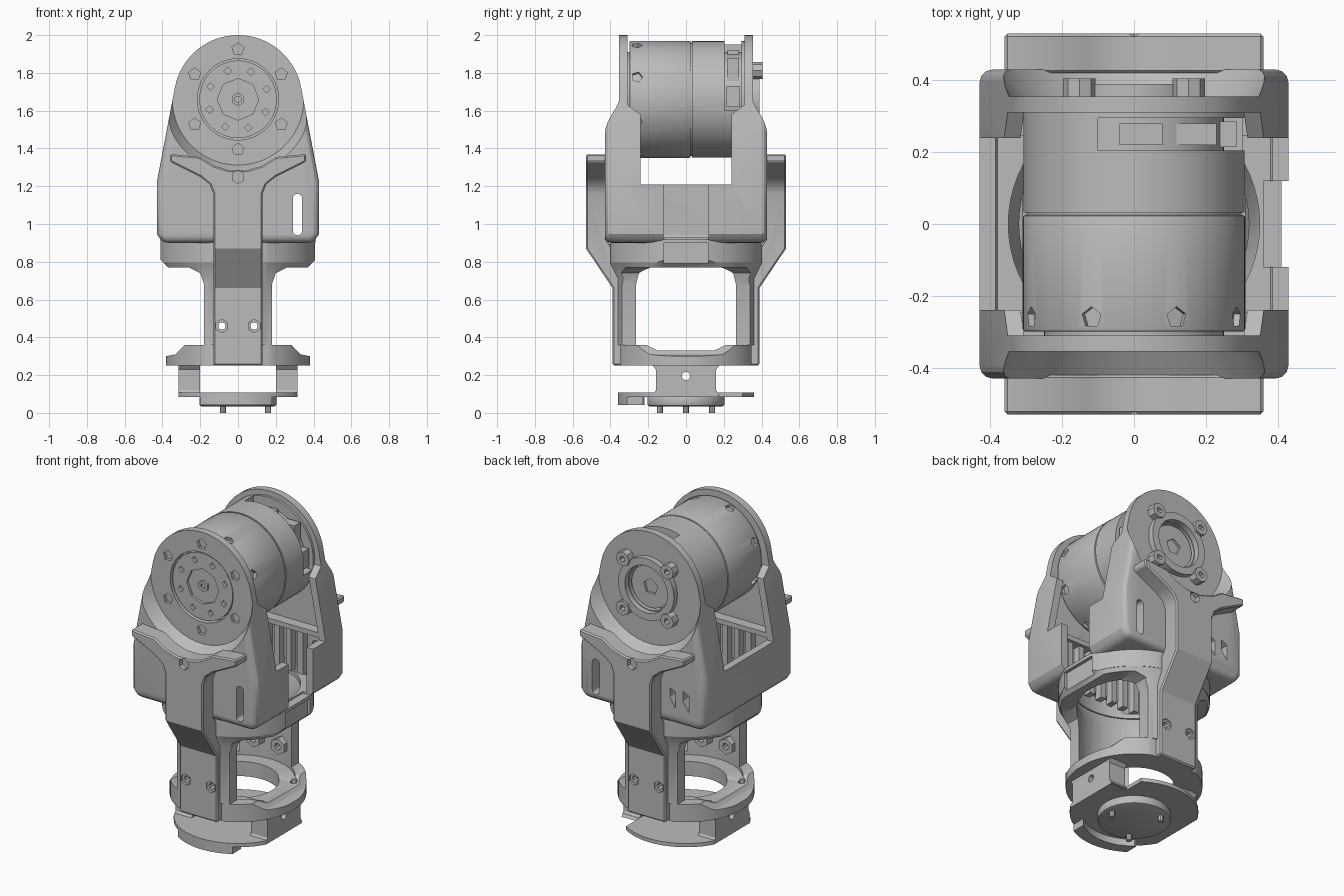
import bpy, bmesh
from math import sin, cos, radians, pi
from mathutils import Matrix

if "Cube" in bpy.data.objects:
    bpy.data.objects.remove(bpy.data.objects["Cube"])

grey = bpy.data.materials.new("machined grey")
grey.use_nodes = True
grey.diffuse_color = (0.5, 0.5, 0.5, 1)
grey.node_tree.nodes["Principled BSDF"].inputs["Base Color"].default_value = (0.5, 0.5, 0.5, 1)
AXLE = 1.66  # height of the motor axis


def loft(name, first, last, axis, lo, hi):
    """Join two 2D outlines: axis X takes (y,z), Y takes (x,z), Z takes (x,y)."""
    place = {"X": lambda a, b, t: (t, a, b), "Y": lambda a, b, t: (a, t, b),
             "Z": lambda a, b, t: (a, b, t)}[axis]
    bm = bmesh.new()
    rings = [[bm.verts.new(place(a, b, t)) for a, b in pts]
             for pts, t in ((first, lo), (last, hi))]
    n = len(first)
    bm.faces.new(rings[0])
    bm.faces.new(rings[1])
    for i in range(n):
        j = (i + 1) % n
        bm.faces.new((rings[0][i], rings[0][j], rings[1][j], rings[1][i]))
    bmesh.ops.recalc_face_normals(bm, faces=bm.faces)
    mesh = bpy.data.meshes.new(name)
    bm.to_mesh(mesh)
    bm.free()
    mesh.materials.append(grey)
    obj = bpy.data.objects.new(name, mesh)
    bpy.context.collection.objects.link(obj)
    return obj


def prism(name, pts, axis, lo, hi):
    return loft(name, pts, pts, axis, lo, hi)


def arc(r, n=64, a=0.0, b=0.0, start=0, end=360):
    steps = n if end - start == 360 else n - 1
    return [(a + r * cos(radians(start + (end - start) * i / steps)),
             b + r * sin(radians(start + (end - start) * i / steps))) for i in range(n)]


def rod(name, r, axis, lo, hi, a=0.0, b=0.0, n=64):
    return prism(name, arc(r, n, a, b, 90, 450), axis, lo, hi)


def box(name, x, y, z):
    return prism(name, [(x[0], y[0]), (x[1], y[0]), (x[1], y[1]), (x[0], y[1])], "Z", *z)


def mirrored(half):
    return half + [(-a, b) for a, b in reversed(half)]


def apply(obj, mod):
    bpy.context.view_layer.objects.active = obj
    bpy.ops.object.modifier_apply(modifier=mod.name)


def cut(obj, *cutters, mode="DIFFERENCE"):
    for c in cutters:
        mod = obj.modifiers.new("cut", "BOOLEAN")
        mod.operation, mod.object, mod.solver = mode, c, "EXACT"
        apply(obj, mod)
        bpy.data.objects.remove(c)
    return obj


def bevel(obj, width, segments=2):
    mod = obj.modifiers.new("bevel", "BEVEL")
    mod.width, mod.segments, mod.angle_limit = width, segments, radians(40)
    apply(obj, mod)
    return obj


def span(s, lo, hi):
    return tuple(sorted((s * lo, s * hi)))


# Housing: tapered shell with a round head at each end
def outline(r, side, bottom, chamfer):
    right = [(side - chamfer, bottom), (side, bottom + 1.6 * chamfer), (side, 1.22)]
    return right + arc(r, 33, 0, AXLE, 11, 169) + [(-a, b) for a, b in reversed(right)]


housing = bevel(prism("housing", outline(0.34, 0.43, 0.9, 0.03), "Y", -0.43, 0.43), 0.035, 3)
mouth = mirrored([(0.24, 1.21), (0.24, 1.58), (0.31, 1.63), (0.31, 2.1)])
cut(housing,
    prism("c", outline(0.295, 0.385, 0.93, 0.005), "Y", -0.31, 0.31),
    prism("c", mouth, "X", -1, 1),
    rod("c", 0.35, "Z", 0.8, 1.0),
    box("c", (0.36, 0.5), (-0.12, 0.12), (0.92, 1.3)),
    rod("c", 0.215, "Y", -0.5, -0.3, 0, AXLE),
    rod("c", 0.14, "Y", 0.3, 0.5, 0, AXLE))
# Conical seat around each round head
for s in (-1, 1):
    near, far = arc(0.348, 96, 0, AXLE), arc(0.406, 96, 0, AXLE)
    cut(housing, loft("c", near, far, "Y", s * 0.355, s * 0.455))
# Through slot, back vents and the plate bolt holes
slot = arc(0.025, 7, 0.315, 1.135, 0, 180) + arc(0.025, 7, 0.315, 0.965, 180, 360)
cut(housing, prism("c", slot, "Y", -0.6, 0.6))
for x in (-0.3, -0.21):
    cut(housing, prism("c", [(x - 0.02, 1.0), (x + 0.02, 1.06), (x + 0.02, 1.12), (x - 0.02, 1.1)],
                       "Y", 0.3, 0.6))
for k in range(6):
    x, z = 0.265 * sin(k * pi / 3), AXLE + 0.265 * cos(k * pi / 3)
    cut(housing, rod("c", 0.033, "Y", -0.5, -0.335, x, z, 5))

# Cooling ribs and their ledge inside the front and back walls
for s, side in ((-1, "front"), (1, "back")):
    for k in range(7):
        x = 0.08 * (k - 3)
        box(f"{side}_rib", (x - 0.018, x + 0.018), span(s, 0.265, 0.315), (0.95, 1.22))
    box(f"{side}_ledge", (-0.38, 0.38), span(s, 0.245, 0.315), (1.22, 1.25))

# Motor: two drums with a seam, and a recessed connector at the back
drum = bevel(rod("motor_front_drum", 0.31, "Y", -0.3, 0.025, 0, AXLE, 96), 0.008)
for k in range(8):
    a = radians(22.5 + 45 * k)
    hole = rod("c", 0.03, "Z", 0.29, 0.4, n=5)
    hole.data.transform(Matrix.Translation((0, -0.26, AXLE)) @ Matrix.Rotation(a, 4, "Y"))
    cut(drum, hole)
rod("motor_core", 0.25, "Y", -0.31, 0.312, 0, AXLE)
rod("motor_seam", 0.3, "Y", 0.02, 0.04, 0, AXLE)
rear = rod("motor_rear_drum", 0.308, "Y", 0.032, 0.31, 0, AXLE, 96)
cut(rear, box("c", (-0.1, 0.4), (0.205, 0.295), (1.6, 2.1)))
box("connector_left", (-0.04, 0.08), (0.22, 0.28), (1.82, 1.92))
box("connector_right", (0.1, 0.23), (0.22, 0.28), (1.75, 1.88))
box("connector_side", (0.2, 0.285), (0.215, 0.285), (1.62, 1.73))

# Front output hub with recessed centre and small holes
hub = rod("front_hub", 0.205, "Y", -0.345, -0.3, 0, AXLE)
cut(hub, rod("c", 0.11, "Y", -0.4, -0.33, 0, AXLE, 8))
for k in range(8):
    a = radians(20 + 45 * k)
    cut(hub, rod("c", 0.02, "Y", -0.4, -0.325, 0.16 * cos(a), AXLE + 0.16 * sin(a), 4))
cut(rod("front_hub_cap", 0.035, "Y", -0.342, -0.3, 0, AXLE, 6),
    rod("c", 0.017, "Y", -0.4, -0.33, 0, AXLE, 6))

# Back bearing ring with four ears
ring = rod("back_ring", 0.19, "Y", 0.34, 0.39, 0, AXLE)
for k in range(4):
    a = radians(45 + 90 * k)
    x, z = 0.215 * cos(a), AXLE + 0.215 * sin(a)
    cut(ring, rod("c", 0.045, "Y", 0.34, 0.405, x, z, 8), mode="UNION")
    cut(ring, rod("c", 0.018, "Y", 0.37, 0.5, x, z, 6))
cut(ring, rod("c", 0.145, "Y", 0.3, 0.5, 0, AXLE))
cut(rod("back_hub", 0.13, "Y", 0.3, 0.345, 0, AXLE),
    rod("c", 0.05, "Y", 0.33, 0.5, 0, AXLE, 5))

# Yoke: round bowl, two curved legs and a base flange
half = [(0.38, 0.25), (0.38, 0.3), (0.33, 0.31), (0.28, 0.36), (0.18, 0.36), (0.18, 0.68),
        (0.2, 0.74), (0.26, 0.77), (0.37, 0.77), (0.41, 0.81), (0.41, 0.92)]
yoke = prism("yoke", mirrored(half), "Y", -0.4, 0.4)
lower = rod("c", 0.383, "Z", 0.2, 0.72)
flare = loft("c", arc(0.383), arc(0.425), "Z", 0.71, 0.8)
envelope = cut(lower, flare, rod("c", 0.425, "Z", 0.795, 1.0), mode="UNION")
cut(yoke, envelope, mode="INTERSECT")
tunnel = mirrored([(0.15, 0.33), (0.21, 0.36), (0.24, 0.42), (0.24, 0.68), (0.225, 0.735),
                   (0.19, 0.77)])
cut(yoke, rod("c", 0.32, "Z", 0.34, 1.0), rod("c", 0.23, "Z", 0.2, 0.5),
    loft("c", arc(0.31), arc(0.37), "Z", 0.77, 0.93),
    prism("c", tunnel, "X", -0.6, 0.6),
    box("c", (0.39, 0.5), (-0.12, 0.12), (0.7, 0.9)))
for s in (-1, 1):
    cut(yoke, box("c", (-0.5, 0.5), span(s, 0.348, 0.5), (0.2, 0.36)))
    for y in (-0.16, 0.16):
        cut(yoke, rod("c", 0.022, "Z", 0.2, 0.5, s * 0.27, y, 6))

# Arms: cranked straps with flared wings at the top
wing = mirrored([(0.13, 1.16), (0.15, 1.21), (0.2, 1.25), (0.36, 1.33),
                 (0.36, 1.37), (0.2, 1.355), (0.13, 1.31), (0.05, 1.285)])
shape = [(0.13, 0.2)] + wing + [(-0.13, 0.2)]
for s, side in ((-1, "front"), (1, "back")):
    strap = [(0.53, 1.4), (0.53, 0.87), (0.388, 0.66), (0.388, 0.25), (0.34, 0.25), (0.34, 0.8),
             (0.42, 0.92), (0.42, 1.4)]
    arm = prism(f"{side}_arm", [(s * y, z) for y, z in strap], "X", -0.4, 0.4)
    cut(arm, prism("c", shape, "Y", -0.7, 0.7), mode="INTERSECT")
    bevel(arm, 0.008, 1)
    cut(arm, rod("c", 0.035, "Y", *span(s, 0.5, 0.6), 0, 1.25, 6))
    for x in (-0.085, 0.085):
        boss = rod(f"{side}_screw_boss", 0.05, "Y", *span(s, 0.265, 0.33), x, 0.46, 6)
        for part in (arm, yoke, boss):
            cut(part, rod("c", 0.02, "Y", *span(s, 0.2, 0.5), x, 0.46, 8))
        cut(arm, rod("c", 0.035, "Y", *span(s, 0.375, 0.5), x, 0.46, 6))

# Base: side posts, clipped disc with a hook, foot and pins
for s, side in ((-1, "right"), (1, "left")):
    post = prism(f"{side}_post", [(-0.18, 0.09), (0.18, 0.09), (0.16, 0.12), (0.16, 0.23),
                                  (0.18, 0.255), (-0.18, 0.255), (-0.16, 0.23), (-0.16, 0.12)],
                 "X", *span(s, 0.2, 0.315))
    cut(post, rod("c", 0.022, "X", -0.5, 0.5, 0, 0.195, 12))
disc = rod("base_disc", 0.36, "Z", 0.085, 0.108)
cut(disc, box("c", (-0.315, 0.315), (-0.5, 0.5), (0, 0.3)), mode="INTERSECT")
cut(disc, box("c", (0.2, 0.5), (0.17, 0.5), (0, 0.3)))
hook = rod("base_hook", 0.36, "Z", 0.042, 0.1)
cut(hook, rod("c", 0.29, "Z", 0, 0.2))
cut(hook, box("c", (-0.2, 0.18), (-0.5, -0.22), (0, 0.2)), mode="INTERSECT")
bevel(rod("foot", 0.205, "Z", 0.035, 0.09), 0.012)
for k in range(3):
    a = radians(120 * k)
    rod("foot_pin", 0.016, "Z", 0, 0.04, 0.16 * cos(a), 0.16 * sin(a), 8)

# Smooth curved walls, keep machined edges crisp
bpy.ops.object.select_all(action="DESELECT")
for obj in bpy.context.collection.objects:
    if obj.type == "MESH" and obj.data.materials and obj.data.materials[0] == grey:
        obj.select_set(True)
        bpy.context.view_layer.objects.active = obj
bpy.ops.object.shade_smooth_by_angle(angle=radians(30))
